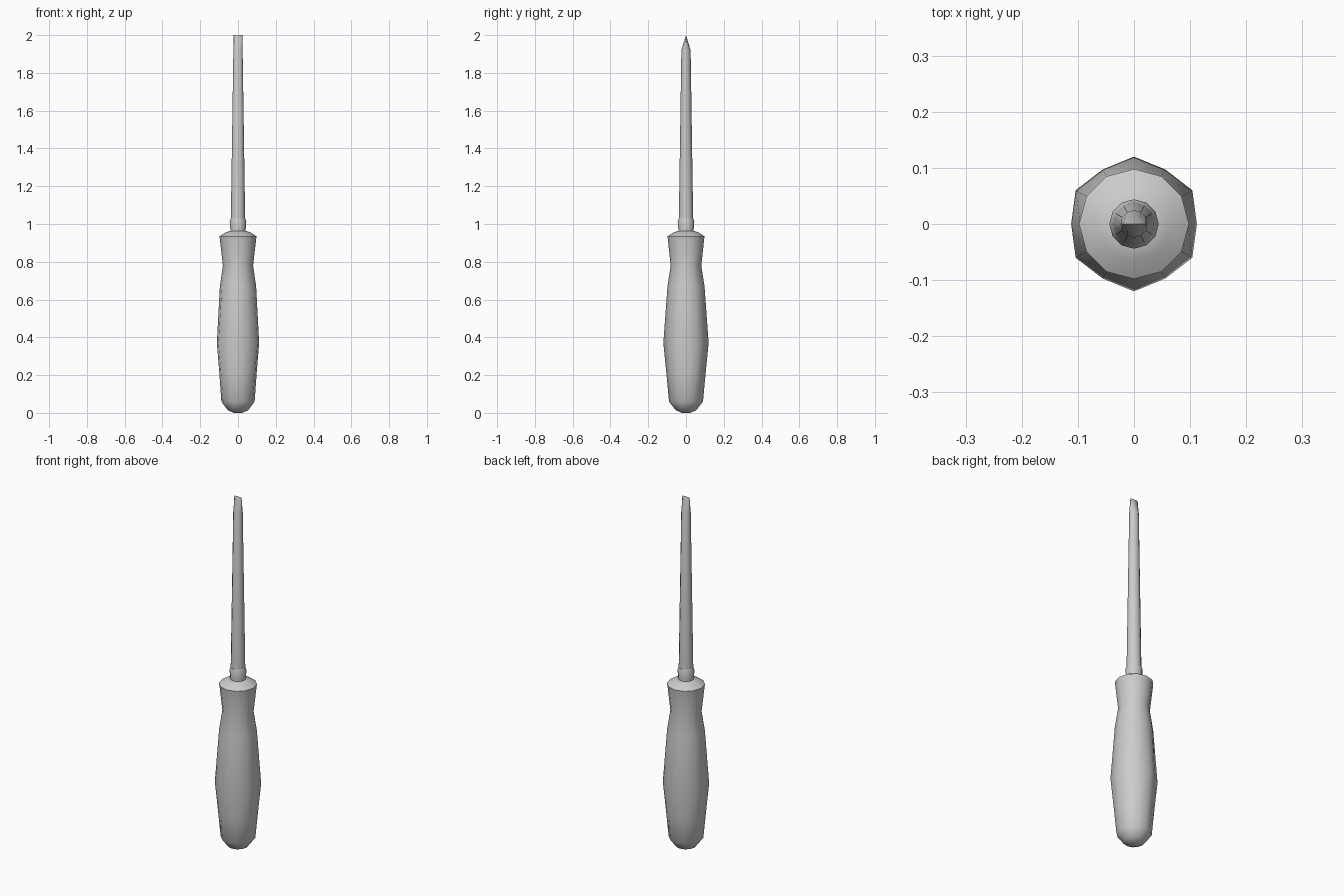
import bpy, bmesh, math

if "Cube" in bpy.data.objects:
    bpy.data.objects.remove(bpy.data.objects["Cube"])

SIDES = 12


def lathe(name, profile, wedge=False, angle=40):
    """Revolve (z, radius on even corners, radius on odd corners) rings about z."""
    bm = bmesh.new()
    rings = []
    for z, r_even, r_odd in profile:
        ring = []
        for i in range(SIDES):
            a = math.tau * i / SIDES
            r = r_odd if i % 2 else r_even
            # odd ring positions fall on the front and back corners
            ring.append(bm.verts.new((r * math.cos(a), r * math.sin(a), z)))
        rings.append(ring)
    for lo, hi in zip(rings, rings[1:]):
        for i in range(SIDES):
            j = (i + 1) % SIDES
            bm.faces.new((lo[i], lo[j], hi[j], hi[i]))
    bm.faces.new(rings[0][::-1])
    if wedge:
        # squash the last ring into a straight driving edge
        for v in rings[-1]:
            v.co.y = 0
        bmesh.ops.remove_doubles(bm, verts=rings[-1], dist=1e-5)
    else:
        bm.faces.new(rings[-1])
    bmesh.ops.recalc_face_normals(bm, faces=bm.faces)
    mesh = bpy.data.meshes.new(name)
    bm.to_mesh(mesh)
    bm.free()
    obj = bpy.data.objects.new(name, mesh)
    bpy.context.collection.objects.link(obj)
    bpy.ops.object.select_all(action='DESELECT')
    obj.select_set(True)
    bpy.context.view_layer.objects.active = obj
    bpy.ops.object.shade_smooth_by_angle(angle=math.radians(angle))
    return obj


# Handle: rounded butt, faceted swell, finger neck and flared lip
lathe("handle", [
    (0.0, 0.022, 0.022),
    (0.015, 0.055, 0.055),
    (0.06, 0.088, 0.09),
    (0.20, 0.098, 0.103),
    (0.37, 0.112, 0.12),
    (0.67, 0.096, 0.098),
    (0.78, 0.080, 0.081),
    (0.935, 0.098, 0.098),
    (0.956, 0.065, 0.065),
    (0.965, 0.038, 0.038),
])

# Collar where the shaft enters the handle
lathe("collar", [(z, r, r) for z, r in
                 ((0.955, 0.041), (0.975, 0.041), (1.012, 0.044), (1.03, 0.038))])

# Tapered shaft ending in a flat wedge tip
lathe("shaft", [(z, r, r) for z, r in
                ((1.02, 0.038), (1.92, 0.0245), (2.0, 0.0235))], wedge=True, angle=30)

# Turn the swell so its high corners also sit on the front and back
handle = bpy.data.objects["handle"]
for v in handle.data.vertices:
    if abs(v.co.z - 0.37) < 0.001 and abs(v.co.x) < 0.001:
        v.co.y = math.copysign(0.12, v.co.y)
